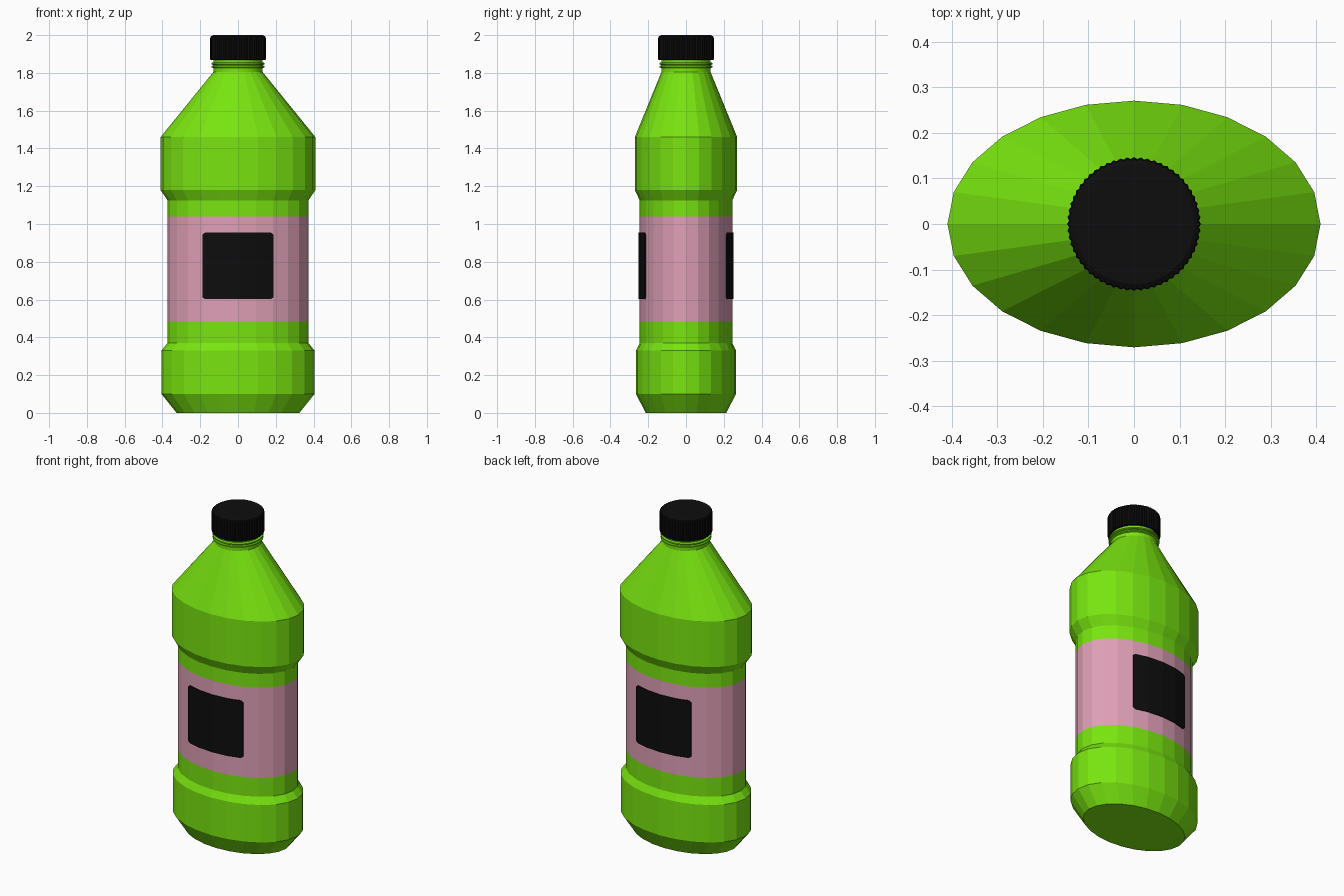
import bpy, bmesh, math

if "Cube" in bpy.data.objects:
    bpy.data.objects.remove(bpy.data.objects["Cube"])


def material(name, rgb):
    m = bpy.data.materials.new(name)
    m.diffuse_color = (*rgb, 1)
    m.use_nodes = True
    m.node_tree.nodes["Principled BSDF"].inputs["Base Color"].default_value = m.diffuse_color
    return m


GREEN = material("lime green", (0.19, 0.78, 0.005))
PINK = material("pink", (0.74, 0.35, 0.47))
BLACK = material("black", (0.004, 0.004, 0.004))


def finish(name, bm, mats):
    bmesh.ops.recalc_face_normals(bm, faces=bm.faces)
    me = bpy.data.meshes.new(name)
    bm.to_mesh(me)
    bm.free()
    for m in mats:
        me.materials.append(m)
    ob = bpy.data.objects.new(name, me)
    bpy.context.collection.objects.link(ob)
    return ob


def loft(name, profile, n, mats, knurl=0.0, pick=None):
    """Stack elliptical rings (rx, ry, z), bridge them and cap both ends."""
    bm = bmesh.new()
    rings = []
    for rx, ry, z in profile:
        ring = []
        for i in range(n):
            a = 2 * math.pi * i / n
            k = knurl * (i % 2)
            ring.append(bm.verts.new(((rx - k) * math.cos(a), (ry - k) * math.sin(a), z)))
        rings.append(ring)
    for lo, hi in zip(rings, rings[1:]):
        for i in range(n):
            j = (i + 1) % n
            f = bm.faces.new((lo[i], lo[j], hi[j], hi[i]))
            if pick:
                f.material_index = pick(f.calc_center_median().z)
    bm.faces.new(rings[0])
    bm.faces.new(rings[-1])
    return finish(name, bm, mats)


# Faceted oval body, with the pink label band chosen by height
WX, WY = 0.373, 0.245
body = [(0.325, 0.213, 0), (0.405, 0.265, 0.10), (0.405, 0.265, 0.33),
        (WX, WY, 0.37), (WX, WY, 0.485), (WX, WY, 1.04), (WX, WY, 1.125),
        (0.41, 0.271, 1.18), (0.41, 0.271, 1.46), (0.13, 0.13, 1.805)]
loft("bottle_body", body, 24, [GREEN, PINK],
     pick=lambda z: 1 if 0.485 < z < 1.04 else 0)

# Round neck with two collar rings
neck = [(0.13, 1.795), (0.13, 1.825), (0.141, 1.829), (0.141, 1.836),
        (0.133, 1.839), (0.133, 1.842), (0.141, 1.845), (0.141, 1.852),
        (0.13, 1.856), (0.13, 1.88)]
loft("neck", [(r, r, z) for r, z in neck], 48, [GREEN])

# Ribbed screw cap
cap = [(0.144, 1.868), (0.147, 1.872), (0.147, 1.985), (0.144, 1.994)]
loft("cap_ribs", [(r, r, z) for r, z in cap], 120, [BLACK], knurl=0.004)
loft("cap_top", [(0.14, 0.14, 1.98), (0.14, 0.14, 1.995), (0.132, 0.132, 2.0)], 60, [BLACK])


# Dark label panels following the body facets, with clipped corners
def panel(name, side):
    bm = bmesh.new()
    rows = []
    for deg, clip in ((60, 0.01), (62, 0), (75, 0), (90, 0), (105, 0), (118, 0), (120, 0.01)):
        base = min(105, 15 * (deg // 15))
        t = (deg - base) / 15
        a, b = math.radians(base), math.radians(base + 15)
        x = WX * (math.cos(a) * (1 - t) + math.cos(b) * t)
        y = WY * (math.sin(a) * (1 - t) + math.sin(b) * t) + 0.003
        rows.append([bm.verts.new((x, side * y, z)) for z in (0.602 + clip, 0.954 - clip)])
    for p, q in zip(rows, rows[1:]):
        f = bm.faces.new((p[0], q[0], q[1], p[1]))
    ob = finish(name, bm, [BLACK])
    mod = ob.modifiers.new("thickness", 'SOLIDIFY')
    mod.thickness = 0.005
    mod.offset = 0


panel("front_panel", -1)
panel("back_panel", 1)
